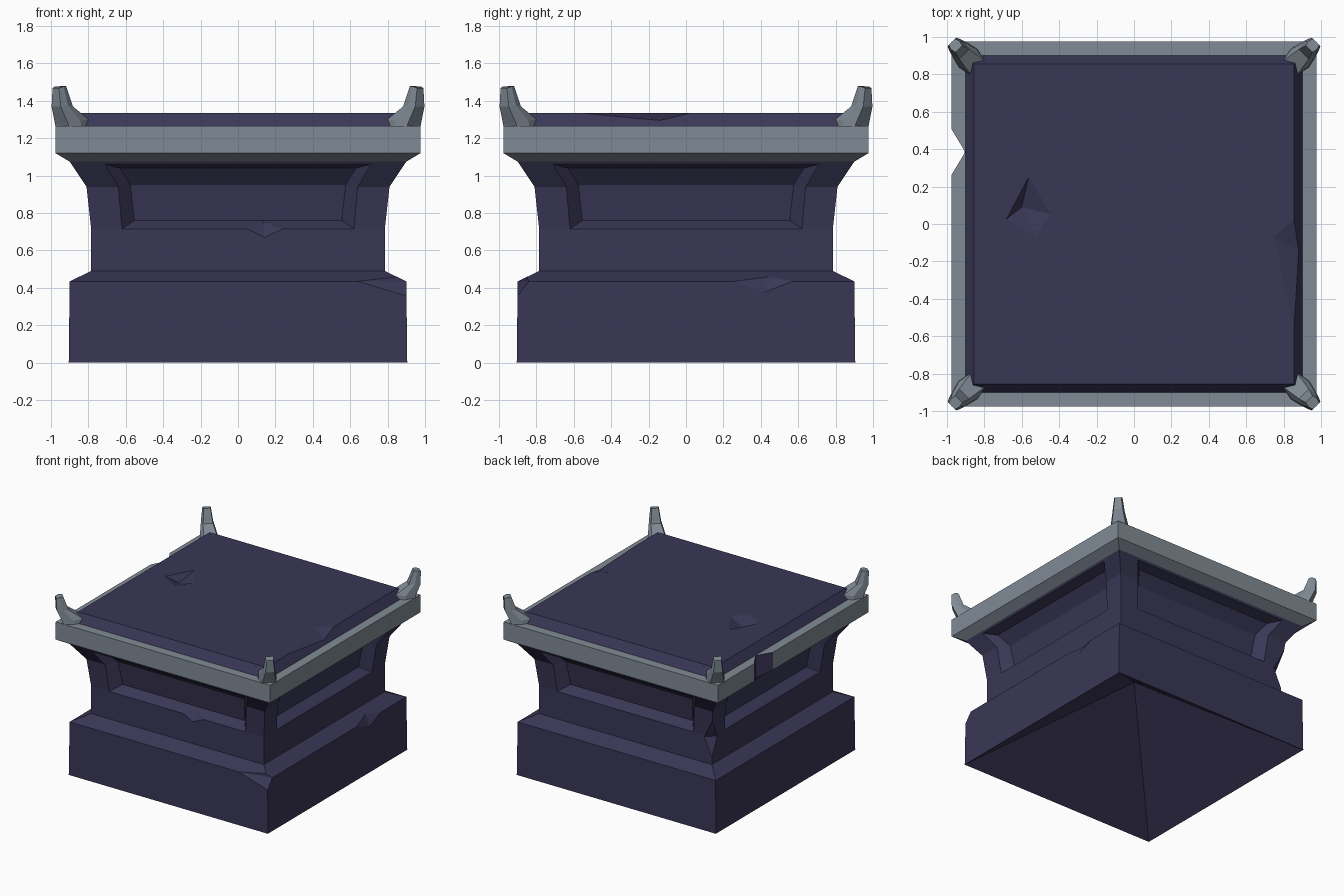
import bpy, bmesh, math
from mathutils import Matrix, Vector

if "Cube" in bpy.data.objects:
    bpy.data.objects.remove(bpy.data.objects["Cube"])


def material(name, rgb):
    m = bpy.data.materials.new(name)
    m.diffuse_color = (*rgb, 1)
    m.use_nodes = True
    m.node_tree.nodes["Principled BSDF"].inputs["Base Color"].default_value = m.diffuse_color
    return m


NAVY = material("dark indigo stone", (0.042, 0.038, 0.093))
GREY = material("blue grey trim", (0.216, 0.258, 0.300))


def finish(bm, name, *mats):
    bmesh.ops.remove_doubles(bm, verts=bm.verts, dist=0.0005)
    bmesh.ops.recalc_face_normals(bm, faces=bm.faces)
    me = bpy.data.meshes.new(name)
    bm.to_mesh(me)
    bm.free()
    for m in mats:
        me.materials.append(m)
    ob = bpy.data.objects.new(name, me)
    bpy.context.collection.objects.link(ob)
    return ob


def quarter_turns():
    return [Matrix.Rotation(k * math.pi / 2, 3, 'Z') for k in range(4)]


def add_face(bm, rot, pts):
    bm.faces.new([bm.verts.new(rot @ Vector(p)) for p in pts])


def chip(ob, name, hulls):
    """Cut convex chips out of an object."""
    bm = bmesh.new()
    for pts in hulls:
        bmesh.ops.convex_hull(bm, input=[bm.verts.new(p) for p in pts])
    cutter = finish(bm, name, NAVY)
    cutter.hide_render = True
    cutter.hide_viewport = True
    cutter.display_type = 'WIRE'
    mod = ob.modifiers.new("chips", 'BOOLEAN')
    mod.operation = 'DIFFERENCE'
    mod.solver = 'EXACT'
    mod.material_mode = 'TRANSFER'
    mod.object = cutter


# Pedestal body: rows of (half width, z, half width of recessed panel)
rows = [(0, 0.65, 0), (0.905, 0, 0), (0.90, 0.435, 0), (0.785, 0.49, 0),
        (0.785, 0.715, 0.62), (0.81, 0.94, 0.64), (0.89, 1.06, 0.71),
        (0.90, 1.075, 0), (0.90, 1.265, 0), (0.855, 1.335, 0), (0, 1.335, 0)]
# Recessed panel back: (half width, distance from centre, z)
panel = [(0.555, 0.705, 0.76), (0.575, 0.735, 0.95), (0.63, 0.81, 1.04)]

bm = bmesh.new()
for rot in quarter_turns():
    def line(row):
        h, z, u = row
        return [(x, -h, z) for x in ((-h, -u, u, h) if u else (-h, h))]

    for a, b in zip(rows, rows[1:]):
        la, lb = line(a), line(b)
        if a[2] and b[2]:
            add_face(bm, rot, [la[0], la[1], lb[1], lb[0]])
            add_face(bm, rot, [la[2], la[3], lb[3], lb[2]])
        elif a[0] == 0 or b[0] == 0:
            tip = a if a[0] == 0 else b
            add_face(bm, rot, (lb if tip is a else la) + [(0, 0, tip[1])])
        else:
            add_face(bm, rot, la + lb[::-1])
    outer = [line(r)[1:3] for r in rows[4:7]]
    inner = [[(-x, -y, z), (x, -y, z)] for x, y, z in panel]
    for i in range(2):
        add_face(bm, rot, [*inner[i], *inner[i + 1][::-1]])
        for s in range(2):
            add_face(bm, rot, [outer[i][s], inner[i][s], inner[i + 1][s], outer[i + 1][s]])
    for i in (0, 2):
        add_face(bm, rot, [*outer[i], *inner[i][::-1]])
body = finish(bm, "pedestal_body", NAVY)

chip(body, "body_chip_cutter", [
    # base corner, base right edge, panel ledge
    [(0.64, -0.90, 0.435), (0.905, -0.905, 0.35), (0.90, -0.84, 0.435),
     (0.85, -0.85, 0.459), (1.0, -1.0, 0.5)],
    [(0.90, 0.26, 0.435), (0.90, 0.57, 0.435), (0.902, 0.42, 0.375),
     (0.85, 0.44, 0.459), (0.98, 0.42, 0.5)],
    [(0.05, -0.785, 0.715), (0.24, -0.785, 0.715), (0.14, -0.785, 0.67),
     (0.14, -0.72, 0.75), (0.14, -0.85, 0.76)],
    # pit in the top, top right edge, pillar corner
    [(-0.69, 0.02, 1.34), (-0.56, 0.265, 1.34), (-0.43, 0.05, 1.34),
     (-0.52, -0.08, 1.34), (-0.60, 0.09, 1.28)],
    [(0.857, 0.03, 1.336), (0.745, -0.07, 1.336), (0.856, -0.58, 1.336),
     (0.88, -0.14, 1.295), (0.95, -0.15, 1.40)],
    [(-0.785, 0.785, 0.55), (-0.80, 0.80, 0.86), (-0.71, 0.79, 0.70),
     (-0.79, 0.71, 0.70), (-0.88, 0.88, 0.70)],
])

# Grey slab rim around the top
rim = [(0.90, 1.075), (0.975, 1.12), (0.975, 1.265), (0.86, 1.265), (0.86, 1.075)]
bm = bmesh.new()
for rot in quarter_turns():
    for (h, z), (g, w) in zip(rim, rim[1:] + rim[:1]):
        add_face(bm, rot, [(-h, -h, z), (h, -h, z), (g, -g, w), (-g, -g, w)])
slab = finish(bm, "slab_rim", GREY, NAVY)
chip(slab, "rim_notch_cutter", [
    [(x, y, z) for z in (1.0, 1.35)
     for x, y in ((-0.902, 0.385), (-1.04, 0.155), (-1.04, 0.615))]])

# Corner horns: sections of (inner radius, inner z, outer radius, outer z, half width)
sections = [(1.18, 1.25, 1.325, 1.25, 0.070), (1.18, 1.30, 1.335, 1.28, 0.066),
            (1.285, 1.37, 1.375, 1.37, 0.046), (1.325, 1.478, 1.378, 1.468, 0.032)]
bm = bmesh.new()
for k in range(4):
    rot = Matrix.Rotation(math.pi / 4 + k * math.pi / 2, 3, 'Z')
    loops = []
    for r0, z0, r1, z1, w in sections:
        rm, zm = (r0 + r1) / 2, (z0 + z1) / 2 + 0.004
        pts = [(r0, -0.8 * w, z0), (rm, -w, zm), (r1, -0.75 * w, z1),
               (r1, 0.75 * w, z1), (rm, w, zm), (r0, 0.8 * w, z0)]
        loops.append([bm.verts.new(rot @ Vector(p)) for p in pts])
    for a, b in zip(loops, loops[1:]):
        for i in range(6):
            j = (i + 1) % 6
            bm.faces.new([a[i], a[j], b[j], b[i]])
    bm.faces.new(loops[0])
    bm.faces.new(loops[-1])
finish(bm, "corner_horns", GREY)
